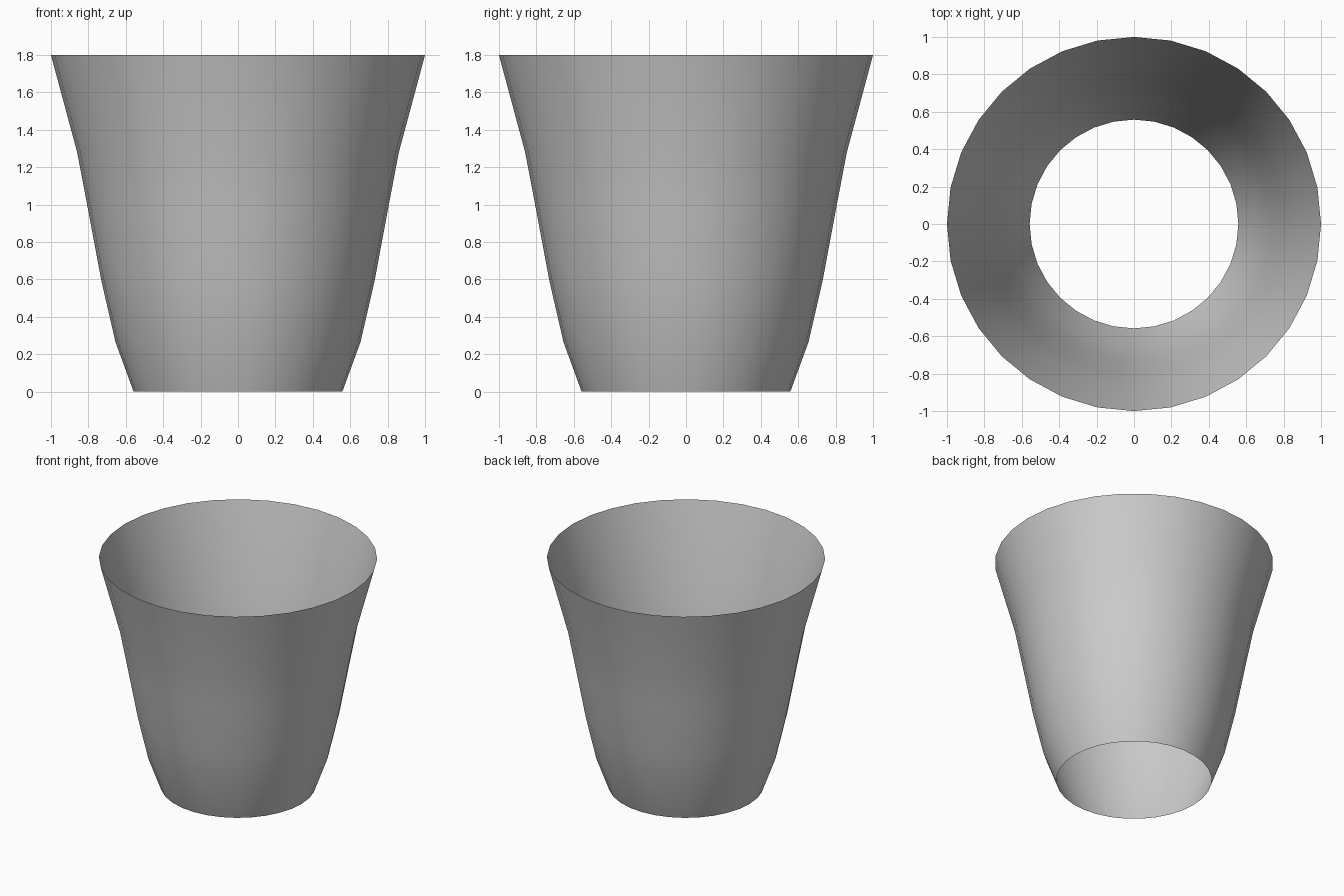
import bpy, bmesh
from math import cos, sin, tau

if "Cube" in bpy.data.objects:
    bpy.data.objects.remove(bpy.data.objects["Cube"])

SEGMENTS = 32
# Wall profile: radius, height
PROFILE = [(0.558, 0.0), (0.655, 0.265), (0.73, 0.59), (0.80, 0.965), (0.86, 1.28), (1.0, 1.8)]

# Open-ended tapered wall, a single-skin surface of revolution
bm = bmesh.new()
rings = [[bm.verts.new((r * cos(tau * i / SEGMENTS), r * sin(tau * i / SEGMENTS), z))
          for i in range(SEGMENTS)] for r, z in PROFILE]
for low, high in zip(rings, rings[1:]):
    for i in range(SEGMENTS):
        j = (i + 1) % SEGMENTS
        bm.faces.new((low[i], low[j], high[j], high[i])).smooth = True

mesh = bpy.data.meshes.new("cup_wall")
bm.to_mesh(mesh)
bm.free()
wall = bpy.data.objects.new("cup_wall", mesh)
bpy.context.collection.objects.link(wall)
